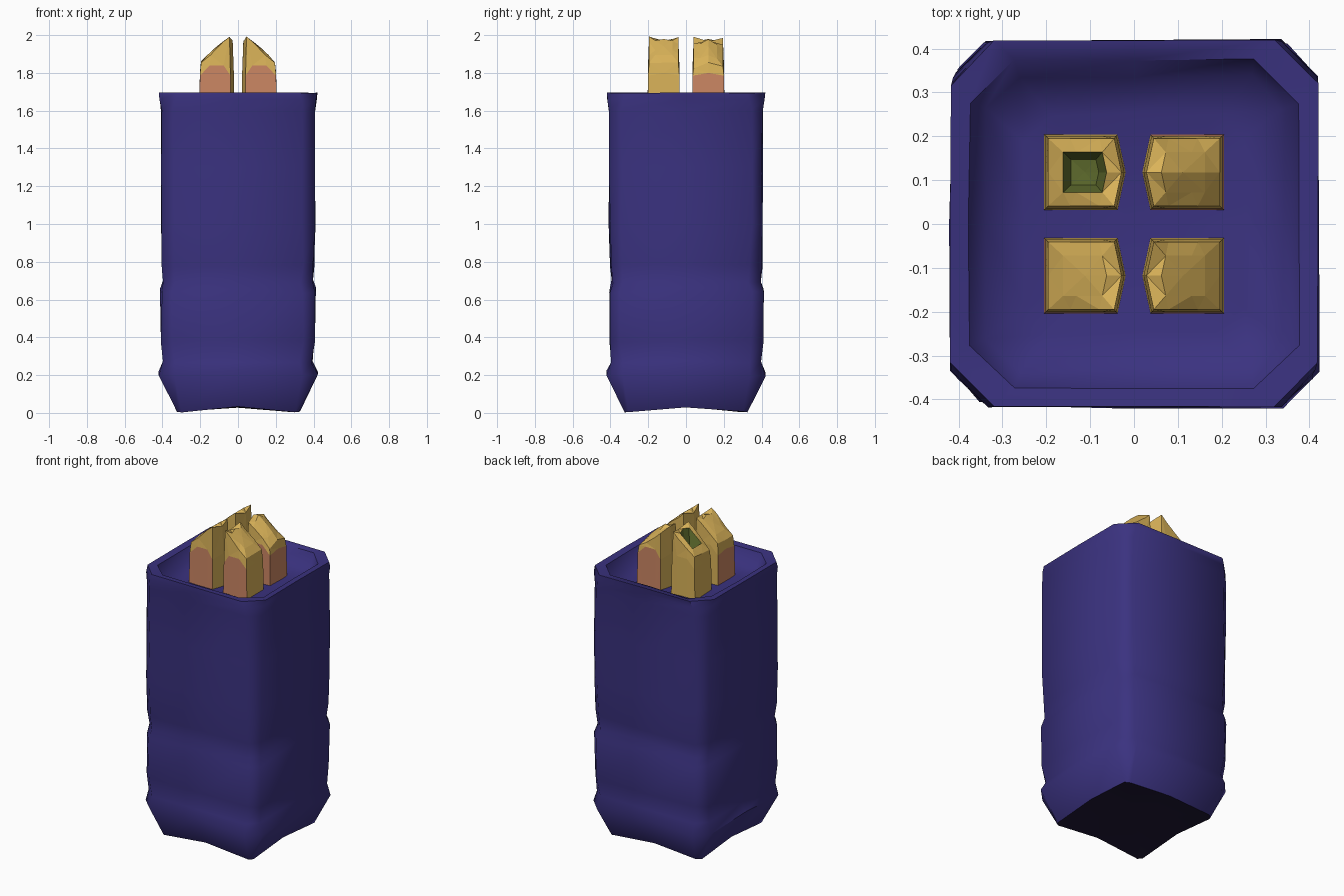
import bpy, bmesh, math, random
from mathutils import Vector

if "Cube" in bpy.data.objects:
    bpy.data.objects.remove(bpy.data.objects["Cube"])

random.seed(4)

def material(name, rgb):
    m = bpy.data.materials.new(name)
    m.diffuse_color = (*rgb, 1)
    m.use_nodes = True
    m.node_tree.nodes["Principled BSDF"].inputs["Base Color"].default_value = m.diffuse_color
    return m

PURPLE = material("pouch purple", (0.043, 0.032, 0.215))
DARK = material("underside dark purple", (0.014, 0.009, 0.036))
YELLOW = material("stick yellow", (0.70, 0.45, 0.10))
ORANGE = material("stick orange", (0.60, 0.24, 0.125))
GREEN = material("hollow green", (0.13, 0.17, 0.03))

def finish(bm, name, mats):
    bmesh.ops.recalc_face_normals(bm, faces=bm.faces)
    me = bpy.data.meshes.new(name)
    bm.to_mesh(me)
    bm.free()
    for m in mats:
        me.materials.append(m)
    ob = bpy.data.objects.new(name, me)
    bpy.context.collection.objects.link(ob)
    return ob

def bridge(bm, a, b):
    n = len(a)
    return [bm.faces.new((a[i], a[(i + 1) % n], b[(i + 1) % n], b[i])) for i in range(n)]

def fan(bm, ring, co):
    c = bm.verts.new(co)
    n = len(ring)
    return [bm.faces.new((ring[i], ring[(i + 1) % n], c)) for i in range(n)]

# Pouch: square rings with cut corners and a middle point per side
def pouch_ring(bm, z, w, c, mid=0.0, jitter=0.0):
    pts = []
    for k in range(4):
        a = k * math.pi / 2
        for p, dz in (((w, -w + c), 0), ((w, 0), mid), ((w, w - c), 0)):
            x = p[0] * math.cos(a) - p[1] * math.sin(a)
            y = p[0] * math.sin(a) + p[1] * math.cos(a)
            j = [random.uniform(-jitter, jitter) for _ in range(3)]
            pts.append(bm.verts.new((x + j[0], y + j[1], z + dz + j[2])))
    return pts

bm = bmesh.new()
profile = [  # height, half width, corner cut, lift at mid side, wobble
    (0.005, 0.325, 0.025, 0.025, 0.004), (0.20, 0.418, 0.08, 0.02, 0.006),
    (0.27, 0.392, 0.06, 0, 0.006), (0.38, 0.405, 0.06, 0, 0.006),
    (0.64, 0.408, 0.06, 0.02, 0.006), (0.69, 0.392, 0.06, 0.02, 0.005),
    (0.78, 0.402, 0.06, 0, 0.006), (1.00, 0.406, 0.06, 0, 0.006),
    (1.30, 0.405, 0.06, 0, 0.006), (1.60, 0.405, 0.06, 0, 0.004),
    (1.66, 0.415, 0.08, 0, 0.003), (1.695, 0.418, 0.10, 0, 0.003),
    (1.69, 0.375, 0.10, 0, 0.003), (1.62, 0.335, 0.07, 0, 0.006),
    (1.595, 0.25, 0.06, 0, 0.004)]
rings = [pouch_ring(bm, *p) for p in profile]
for a, b in zip(rings, rings[1:]):
    bridge(bm, a, b)
fan(bm, rings[-1], (0, 0, 1.585))
for f in fan(bm, rings[0], (0, 0, 0.05)):
    f.material_index = 1
pouch = finish(bm, "pouch", [PURPLE, DARK])
bpy.context.view_layer.objects.active = pouch
pouch.select_set(True)
bpy.ops.object.shade_smooth_by_angle(angle=math.radians(50))
pouch.select_set(False)

# Sticks: slanted blocks, highest near the centre line, orange on chosen sides
def top_z(x, y, peaked):
    x = abs(x)
    z = 1.99 - (x - 0.045) * 0.85 if x > 0.045 else 1.99 - (0.045 - x) * 1.2
    return z - (abs(abs(y) - 0.115) * 0.4 if peaked else 0)

def stick(name, sx, sy, orange_sides, peaked=False, hollow=False):
    bm = bmesh.new()
    outline = [(-1, -1), (-0.4, -1), (0.4, -1), (1, -1), (1, 0), (1, 1),
               (0.4, 1), (-0.4, 1), (-1, 1), (-1.0, 0)]

    def ring(scale, zf, shift=0.0):
        vs = []
        for u, v in outline:
            x = sx * (0.112 + u * 0.09 * scale + shift)
            if u == -1 and v != 0:
                x += sx * 0.018 * scale        # wedge-shaped inner side
            y = sy * 0.118 + v * 0.083 * scale
            vs.append(bm.verts.new((x, y, zf(u, v, x, y))))
        return vs

    base = ring(1.04, lambda u, v, x, y: 1.55)
    mid = ring(1.0, lambda u, v, x, y: 1.84 if abs(u) < 0.5 else (1.80 if v == 0 else 1.785))
    top = ring(0.93, lambda u, v, x, y: top_z(x, y, peaked) + random.uniform(-0.012, 0.006))
    lower = bridge(bm, base, mid)
    bridge(bm, mid, top)
    inner = ring(0.55, lambda u, v, x, y: top_z(x, y, peaked) + 0.004)
    bridge(bm, top, inner)
    cx, cy = sx * 0.112, sy * 0.118
    if hollow:
        # Sunken opening in the tip
        floor = ring(0.35, lambda u, v, x, y: top_z(x, y, peaked) - 0.09)
        inside = bridge(bm, inner, floor) + fan(bm, floor, (cx, cy, 1.84))
        for f in inside:
            f.material_index = 2
    else:
        fan(bm, inner, (cx, cy, top_z(cx, cy, peaked) + 0.008))
    bm.normal_update()
    for f in lower:
        d = f.calc_center_median() - Vector((cx, cy, 0))
        if abs(f.normal.x) > abs(f.normal.y):
            side = "+x" if d.x > 0 else "-x"
        else:
            side = "+y" if d.y > 0 else "-y"
        if side in orange_sides:
            f.material_index = 1
    bmesh.ops.triangulate(bm, faces=[f for f in bm.faces if len(f.verts) > 3])
    return finish(bm, name, [YELLOW, ORANGE, GREEN])

stick("stick_front_left", -1, -1, ("-x", "-y"))
stick("stick_front_right", 1, -1, ("-y",))
stick("stick_back_right", 1, 1, ("+x", "+y", "-y"), peaked=True)
stick("stick_back_left", -1, 1, (), hollow=True)
